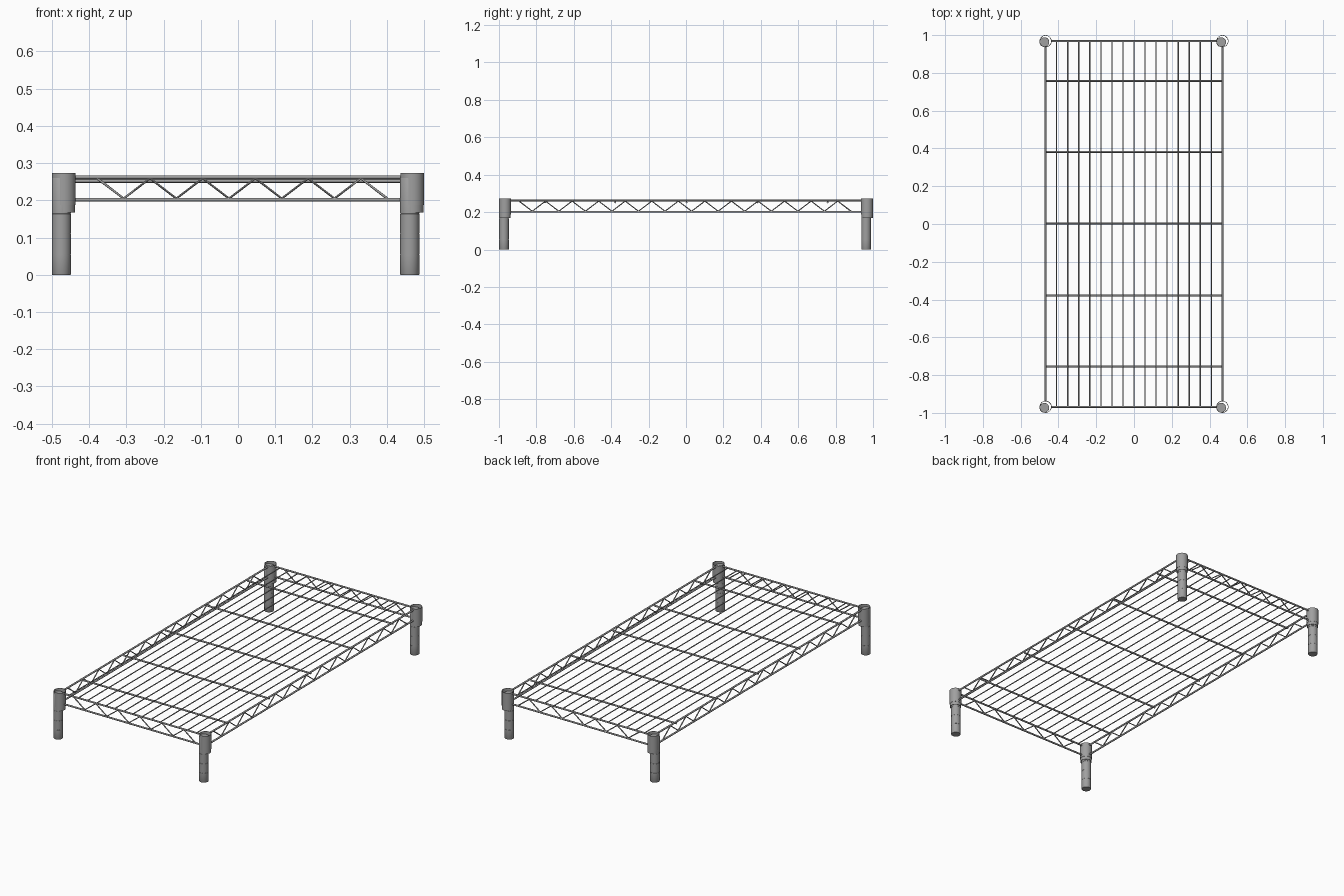
import bpy, math

if "Cube" in bpy.data.objects:
    bpy.data.objects.remove(bpy.data.objects["Cube"])

HX, HY = 0.468, 0.968          # corner centres
TOP, LOW, CROSS = 0.262, 0.202, 0.252

steel = bpy.data.materials.new("dark_steel")
steel.diffuse_color = (0.35, 0.35, 0.35, 1)
steel.use_nodes = True
steel.node_tree.nodes["Principled BSDF"].inputs["Base Color"].default_value = steel.diffuse_color


def finish(ob, angle):
    """Select, apply material; return the object ready for shading."""
    bpy.ops.object.select_all(action='DESELECT')
    bpy.context.view_layer.objects.active = ob
    ob.select_set(True)
    if ob.type == 'CURVE':
        bpy.ops.object.convert(target='MESH')
    bpy.context.object.data.materials.append(steel)
    bpy.ops.object.shade_smooth_by_angle(angle=math.radians(angle))


def wires(name, paths, radius):
    """Swept round wires as one mesh object."""
    cu = bpy.data.curves.new(name, 'CURVE')
    cu.dimensions = '3D'
    cu.bevel_depth = radius
    cu.bevel_resolution = 2
    cu.use_fill_caps = True
    for pts in paths:
        sp = cu.splines.new('POLY')
        sp.points.add(len(pts) - 1)
        for p, co in zip(sp.points, pts):
            p.co = (*co, 1)
    ob = bpy.data.objects.new(name, cu)
    bpy.context.collection.objects.link(ob)
    finish(ob, 50)


def lathe(name, profile, x, y, closed=False, n=32):
    """Revolve (radius, z) points about a vertical axis."""
    verts, faces, m = [], [], len(profile)
    for i in range(n):
        a = 2 * math.pi * i / n
        verts += [(r * math.cos(a), r * math.sin(a), z) for r, z in profile]
        j = (i + 1) % n
        for k in range(m if closed else m - 1):
            l = (k + 1) % m
            faces.append((i * m + k, j * m + k, j * m + l, i * m + l))
    if not closed:
        faces.append([i * m for i in reversed(range(n))])
        faces.append([i * m + m - 1 for i in range(n)])
    me = bpy.data.meshes.new(name)
    me.from_pydata(verts, [], faces)
    ob = bpy.data.objects.new(name, me)
    ob.location = (x, y, 0)
    bpy.context.collection.objects.link(ob)
    finish(ob, 35)


# Corner posts (slightly off-centre, with fine grooves) and open collars
post = [(0.025, 0), (0.0256, 0.001)]
for z in (0.055, 0.11, 0.165):
    post += [(0.0256, z - 0.001), (0.025, z - 0.0007), (0.025, z + 0.0007), (0.0256, z + 0.001)]
post += [(0.0256, 0.259), (0.025, 0.26)]
collar = [(0.029, 0.168), (0.0305, 0.168), (0.0305, 0.187), (0.032, 0.187),
          (0.032, 0.273), (0.030, 0.273)]
for side, sx in (("left", -1), ("right", 1)):
    for end, sy in (("front", -1), ("back", 1)):
        lathe(f"{end}_{side}_post", post, sx * HX - 0.0065, sy * HY - 0.005)
        lathe(f"{end}_{side}_collar", collar, sx * HX, sy * HY, closed=True)

# Upper and lower rim rails, stopping in the collar walls
ex, ey = HX - 0.031, HY - 0.031
for name, z in (("upper_rim", TOP), ("lower_rim", LOW)):
    wires(name, [[(-ex, s * HY, z), (ex, s * HY, z)] for s in (-1, 1)] +
                [[(s * HX, -ey, z), (s * HX, ey, z)] for s in (-1, 1)], 0.005)


# Zigzag truss wires on all four sides
def zigzag(start, half_pitch, count):
    return [(start + half_pitch * i, LOW + 0.003 if i % 2 else TOP - 0.003) for i in range(count)]


zx, zy = zigzag(-0.378, 0.0708, 12), zigzag(-0.893, 0.071, 26)
wires("zigzag_truss", [[(t, s * HY, z) for t, z in zx] for s in (-1, 1)] +
                      [[(s * HX, t, z) for t, z in zy] for s in (-1, 1)], 0.0035)

# Deck wires lengthwise, resting on cross bars
step = 2 * HX / 16
wires("deck_wires", [[(step * i, -HY, TOP - 0.001), (step * i, HY, TOP - 0.001)]
                     for i in range(-7, 8)], 0.003)
wires("cross_bars", [[(-HX, y, CROSS), (HX, y, CROSS)]
                     for y in (-0.754, -0.379, 0.003, 0.382, 0.757)], 0.005)
